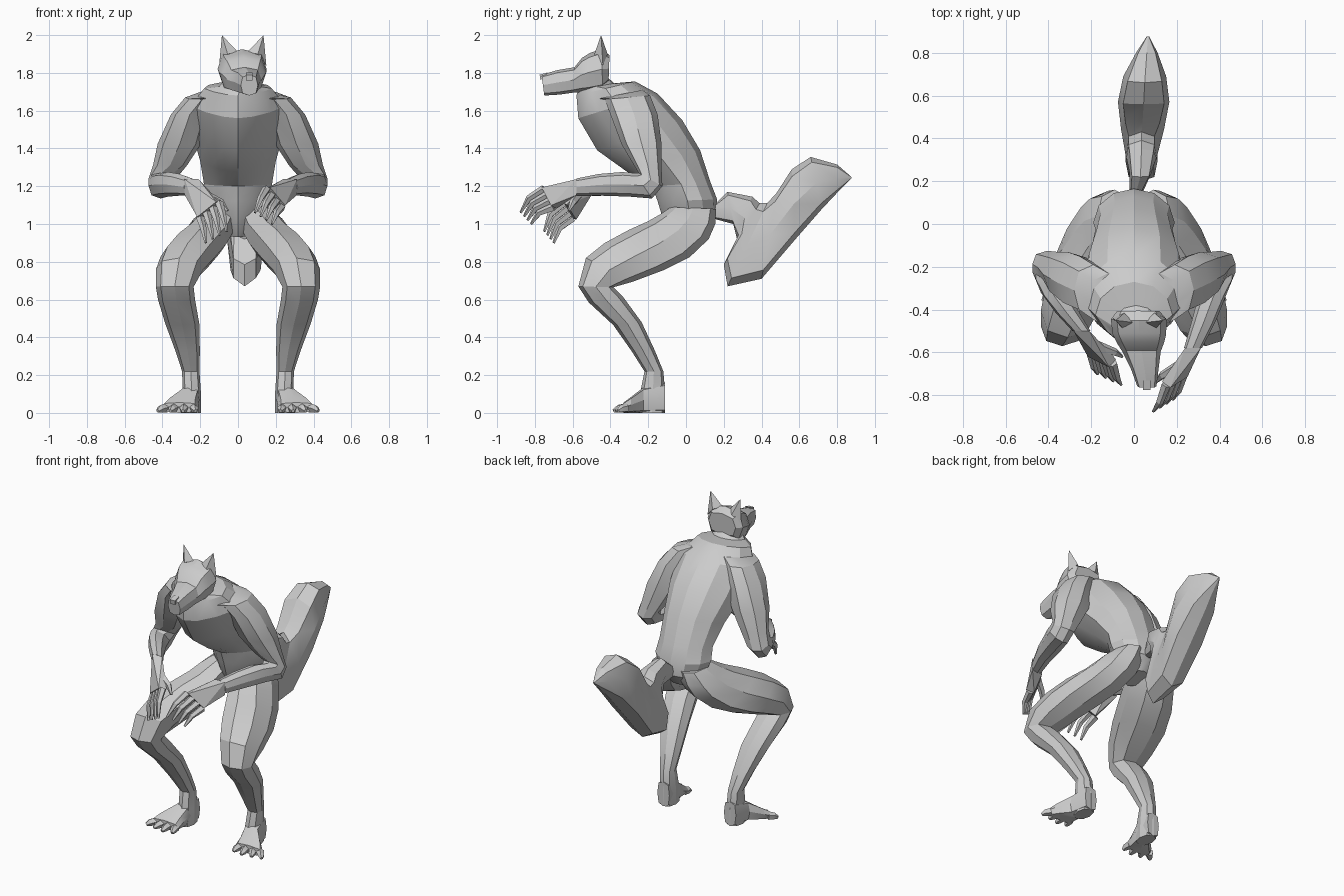
import bpy
import bmesh
from math import cos, sin, pi, radians
from mathutils import Vector

default_cube = bpy.data.objects.get("Cube")
if default_cube:
    bpy.data.objects.remove(default_cube, do_unlink=True)

grey = bpy.data.materials.new("plain grey")
grey.use_nodes = True
grey.diffuse_color = (0.6, 0.6, 0.6, 1)
grey.node_tree.nodes["Principled BSDF"].inputs["Base Color"].default_value = grey.diffuse_color


def finish(name, bm, smooth=True):
    """Turn a bmesh into a named, coloured, mostly faceted object."""
    bmesh.ops.recalc_face_normals(bm, faces=bm.faces[:])
    mesh = bpy.data.meshes.new(name)
    bm.to_mesh(mesh)
    bm.free()
    mesh.materials.append(grey)
    obj = bpy.data.objects.new(name, mesh)
    bpy.context.collection.objects.link(obj)
    if smooth:
        bpy.ops.object.select_all(action="DESELECT")
        obj.select_set(True)
        bpy.context.view_layer.objects.active = obj
        bpy.ops.object.shade_smooth_by_angle(angle=radians(22))
    return obj


def skin(name, rings):
    """Bridge successive rings of points and cap both ends."""
    bm = bmesh.new()
    loops = [[bm.verts.new(point) for point in ring] for ring in rings]
    count = len(loops[0])
    for lower, upper in zip(loops, loops[1:]):
        for i in range(count):
            j = (i + 1) % count
            bm.faces.new((lower[i], lower[j], upper[j], upper[i]))
    bm.faces.new(loops[0])
    bm.faces.new(loops[-1])
    return finish(name, bm)


def loft(name, sections, side=1, sides=8, square=0.85, taper=0):
    """Each section: centre x, half width, then its two (y, z) profile points.
    Taper narrows each section towards its second point."""
    def bulge(value):
        return abs(value) ** square * (1 if value > 0 else -1)

    rings = []
    for x, width, near, far in sections:
        a, b = Vector((side * x, *near)), Vector((side * x, *far))
        middle, reach = (a + b) / 2, (b - a) / 2
        ring = []
        for i in range(sides):
            t = 2 * pi * i / sides
            across = width * (1 - taper * max(0, cos(t)))
            ring.append(middle + reach * bulge(cos(t)) + Vector((across * bulge(sin(t)), 0, 0)))
        rings.append(ring)
    return skin(name, rings)


def tube(name, points, radii, sides=5):
    """A tapering digit along a short path."""
    points = [Vector(p) for p in points]
    rings = []
    for i, point in enumerate(points):
        along = points[min(i + 1, len(points) - 1)] - points[max(i - 1, 0)]
        u = along.cross(Vector((1, 0, 0))).normalized()
        v = along.cross(u).normalized()
        angles = [2 * pi * k / sides for k in range(sides)]
        rings.append([point + radii[i] * (u * cos(t) + v * sin(t)) for t in angles])
    return skin(name, rings)


def hull(name, points):
    """A faceted solid wrapped around a few points."""
    bm = bmesh.new()
    verts = [bm.verts.new(p) for p in points]
    result = bmesh.ops.convex_hull(bm, input=verts)
    loose = {g for g in result["geom_interior"] + result["geom_unused"]
             if isinstance(g, bmesh.types.BMVert)}
    bmesh.ops.delete(bm, geom=list(loose), context="VERTS")
    return finish(name, bm, smooth=False)


# Hunched torso, from the groin up to the neck
loft("torso", [
    (0, .07, (.10, .96), (-.06, .93)),
    (0, .15, (.165, 1.04), (-.12, 1.02)),
    (0, .19, (.165, 1.13), (-.15, 1.12)),
    (0, .18, (.13, 1.22), (-.18, 1.2)),
    (0, .2, (.075, 1.39), (-.31, 1.275)),
    (0, .24, (-.02, 1.55), (-.47, 1.39)),
    (0, .25, (-.15, 1.69), (-.57, 1.56)),
    (0, .18, (-.27, 1.755), (-.58, 1.68)),
    (.01, .11, (-.38, 1.745), (-.57, 1.71)),
    (.02, .09, (-.42, 1.78), (-.55, 1.76)),
], sides=12, square=1, taper=.4)

# Head and muzzle, turned slightly to the left
loft("head", [
    (.02, .1, (-.405, 1.895), (-.41, 1.75)),
    (.022, .13, (-.45, 1.925), (-.44, 1.715)),
    (.025, .125, (-.51, 1.905), (-.52, 1.7)),
    (.03, .11, (-.55, 1.88), (-.56, 1.698)),
    (.035, .09, (-.59, 1.83), (-.6, 1.695)),
    (.05, .065, (-.68, 1.815), (-.67, 1.685)),
    (.06, .045, (-.765, 1.79), (-.75, 1.68)),
], square=.7)
hull("nose", [(.06 + dx, y, z) for dx in (-.018, .018)
              for y, z in ((-.73, 1.803), (-.775, 1.79), (-.77, 1.76))])

# Broad pointed ears that continue the sides of the head
for label, side in (("left", 1), ("right", -1)):
    ear = .025 + side * .07
    hull(label + "_ear", [(ear + side * .055, -.44, 1.84), (ear - side * .045, -.46, 1.91),
                          (ear, -.415, 1.9), (ear + side * .01, -.485, 1.9),
                          (ear + side * .04, -.45, 2)])

# Bushy tail: narrow root, drooping body, raised tip
loft("tail", [
    (.01, .03, (.14, 1.03), (.15, 1.1)),
    (.03, .05, (.25, 1.0), (.22, 1.17)),
    (.035, .07, (.27, .92), (.35, 1.145)),
    (.035, .075, (.2, .785), (.39, 1.11)),
    (.035, .075, (.22, .67), (.43, 1.11)),
    (.04, .1, (.4, .71), (.48, 1.165)),
    (.045, .12, (.58, .92), (.56, 1.29)),
    (.05, .1, (.72, 1.08), (.66, 1.355)),
    (.06, .05, (.8, 1.165), (.8, 1.315)),
    (.065, .006, (.875, 1.24), (.875, 1.25)),
], square=.65)

LEG = [
    (.09, .08, (.16, 1.08), (-.08, 1.09)),
    (.12, .115, (.155, 1.0), (-.13, 1.055)),
    (.15, .13, (.12, .92), (-.2, 1.015)),
    (.205, .145, (.02, .825), (-.3, .97)),
    (.265, .145, (-.12, .755), (-.43, .9)),
    (.31, .125, (-.28, .695), (-.53, .82)),
    (.335, .1, (-.385, .665), (-.57, .67)),
    (.325, .098, (-.33, .61), (-.515, .585)),
    (.295, .09, (-.235, .48), (-.385, .465)),
    (.267, .065, (-.165, .33), (-.29, .33)),
    (.25, .046, (-.12, .22), (-.22, .22)),
    (.245, .048, (-.11, .11), (-.24, .12)),
    (.245, .048, (-.11, 0), (-.25, 0)),
]
FOOT = [
    (.245, .044, (-.112, .16), (-.112, 0)),
    (.258, .054, (-.225, .135), (-.225, 0)),
    (.295, .085, (-.29, .085), (-.29, 0)),
    (.31, .1, (-.33, .055), (-.33, 0)),
]
ARM = [
    (.12, .09, (-.23, 1.71), (-.48, 1.66)),
    (.19, .09, (-.19, 1.68), (-.43, 1.66)),
    (.255, .1, (-.15, 1.58), (-.4, 1.58)),
    (.31, .115, (-.13, 1.43), (-.34, 1.42)),
    (.36, .09, (-.13, 1.31), (-.275, 1.31)),
    (.405, .07, (-.125, 1.2), (-.25, 1.27)),
    (.41, .064, (-.18, 1.135), (-.27, 1.27)),
    (.37, .065, (-.3, 1.145), (-.34, 1.275)),
]
# Per hand: wrist, first and last knuckle, first and last fingertip, thumb tip
HANDS = {
    "left": ((.275, -.58, 1.195), (.15, -.75, 1.185), (.23, -.7, 1.09),
             (.09, -.875, 1.06), (.18, -.82, 1.0), (.1, -.74, 1.07)),
    "right": ((-.245, -.5, 1.195), (-.1, -.65, 1.11), (-.2, -.6, 1.03),
              (-.06, -.75, .96), (-.17, -.7, .9), (-.055, -.62, 1.07)),
}

for label, side in (("left", 1), ("right", -1)):
    loft(label + "_leg", LEG, side)
    loft(label + "_foot", FOOT, side, square=.6)
    # Four splayed toes
    for i in range(4):
        t = i / 3
        base = Vector((side * (.235 + .15 * t), -.315, .026))
        tip = Vector((side * (.225 + .2 * t), -.385 + .04 * abs(t - .35), .01))
        tube(f"{label}_toe_{i + 1}", [base, base.lerp(tip, .6) + Vector((0, 0, .004)), tip],
             (.026, .022, .01))

    # Arm bends at the elbow and runs forward to the wrist
    wrist, first, last, tip_first, tip_last, thumb = map(Vector, HANDS[label])
    x, y, z = wrist
    reach = [
        (.5 * (abs(x) + .375), .056, (y * .5 - .16, 1.15), (y * .5 - .17, 1.265)),
        (abs(x), .042, (y, z - .046), (y, z + .046)),
    ]
    loft(label + "_arm", ARM + reach, side)

    # Flat palm between the wrist and the knuckles
    normal = (last - first).cross(first - wrist).normalized() * .026
    ring = [wrist + Vector((dx, 0, dz)) for dx in (-.037, .037) for dz in (-.042, .042)]
    hull(label + "_palm", ring + [k + s * normal for k in (first, last) for s in (-1, 1)])

    # Four bent fingers and a thumb
    for i in range(4):
        base = first.lerp(last, i / 3)
        tip = tip_first.lerp(tip_last, i / 3)
        bend = base.lerp(tip, .5) + Vector((0, -.018, .014))
        tube(f"{label}_finger_{i + 1}", [base, bend, tip], (.023, .018, .007))
    root = wrist.lerp(first, .45)
    tube(label + "_thumb", [root, root.lerp(thumb, .6) + Vector((-side * .015, 0, .01)), thumb],
         (.026, .019, .007))
